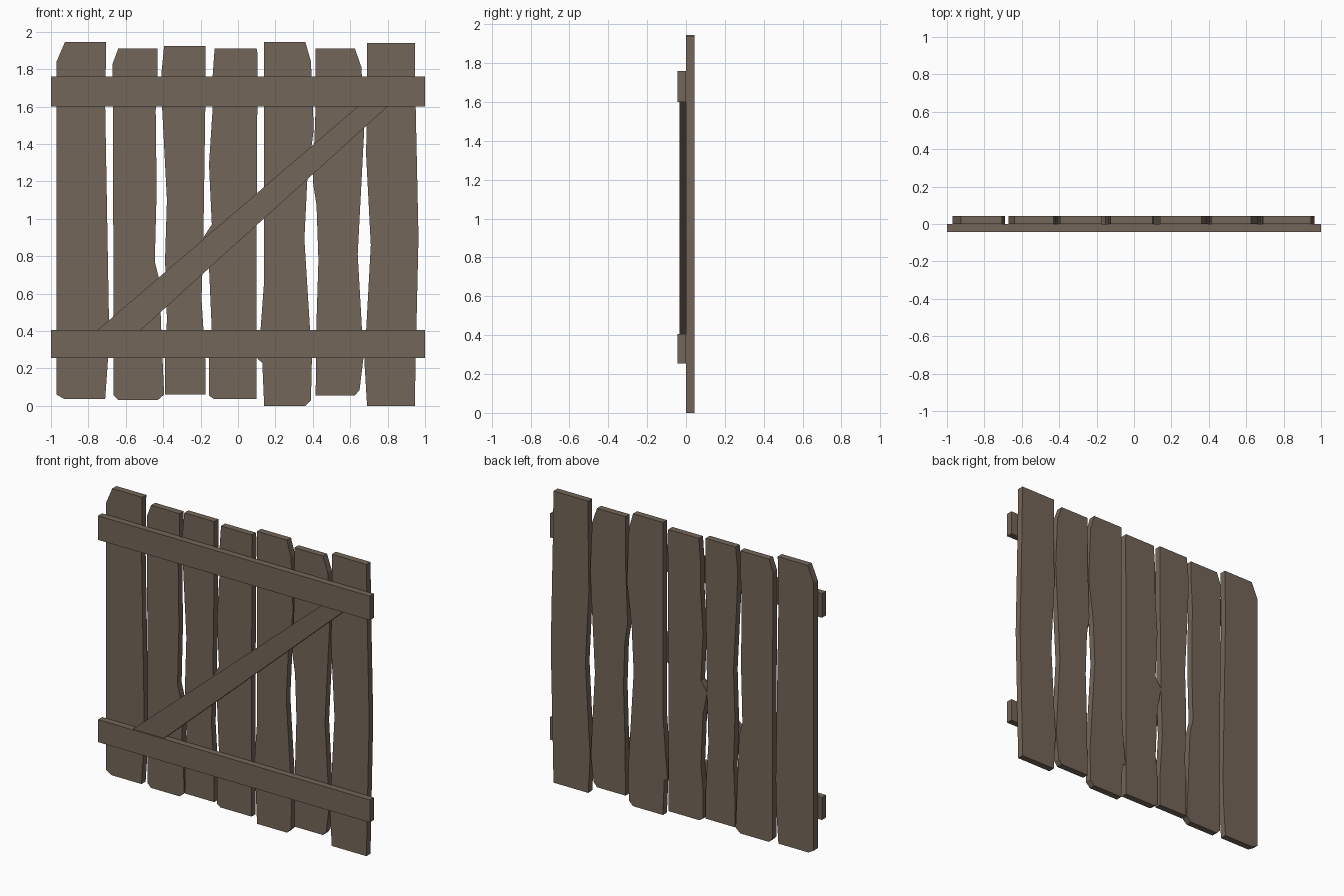
import bpy
import bmesh

default_cube = bpy.data.objects.get("Cube")
if default_cube:
    bpy.data.objects.remove(default_cube, do_unlink=True)

# One weathered wood colour for the whole gate
wood = bpy.data.materials.new("weathered_wood")
wood_colour = (0.175, 0.132, 0.1, 1)
wood.diffuse_color = wood_colour
wood.use_nodes = True
shader = next(n for n in wood.node_tree.nodes if n.type == "BSDF_PRINCIPLED")
shader.inputs["Base Color"].default_value = wood_colour

THICKNESS = 0.043


def board(name, outline, front, back):
    """Extrude an outline in the XZ plane from the front depth to the back depth."""
    mesh = bpy.data.meshes.new(name)
    bm = bmesh.new()
    face = bm.faces.new([bm.verts.new((x, front, z)) for x, z in outline])
    extruded = bmesh.ops.extrude_face_region(bm, geom=[face])
    moved = [item for item in extruded["geom"] if isinstance(item, bmesh.types.BMVert)]
    bmesh.ops.translate(bm, verts=moved, vec=(0, back - front, 0))
    bmesh.ops.recalc_face_normals(bm, faces=bm.faces)
    bm.to_mesh(mesh)
    bm.free()
    mesh.materials.append(wood)
    result = bpy.data.objects.new(name, mesh)
    bpy.context.scene.collection.objects.link(result)
    return result


def plank(name, left_edge, right_edge):
    """Upright plank: both edges are listed from bottom to top."""
    return board(name, left_edge + right_edge[::-1], 0, THICKNESS)


def rail(name, bottom, top):
    """Horizontal rail across the full width of the gate."""
    corners = [(-1, bottom), (1, bottom), (1, top), (-1, top)]
    return board(name, corners, -THICKNESS, 0)


# Rough-hewn upright planks, from the gate's right to its left
plank("plank_far_right",
      left_edge=[(-.93, .037), (-.97, .06), (-.97, 1.84), (-.925, 1.945)],
      right_edge=[(-.71, .037), (-.695, .25), (-.69, .46), (-.71, 1.6), (-.705, 1.945)])

plank("plank_right",
      left_edge=[(-.64, .03), (-.665, .055), (-.665, .4), (-.67, 1.83), (-.64, 1.91)],
      right_edge=[(-.43, .03), (-.395, .06), (-.41, .4), (-.42, .67), (-.445, .77),
                  (-.435, 1.15), (-.44, 1.58), (-.43, 1.77), (-.43, 1.91)])

plank("plank_inner_right",
      left_edge=[(-.39, .06), (-.39, .25), (-.38, .46), (-.39, .78), (-.38, 1.1),
                 (-.405, 1.58), (-.41, 1.77), (-.395, 1.925)],
      right_edge=[(-.175, .06), (-.175, .25), (-.195, .57), (-.185, .9),
                  (-.175, 1.58), (-.175, 1.925)])

plank("plank_centre",
      left_edge=[(-.13, .037), (-.155, .055), (-.155, .25), (-.14, .4), (-.155, .74),
                 (-.185, .9), (-.14, .97), (-.155, 1.29), (-.135, 1.6),
                 (-.135, 1.77), (-.125, 1.91)],
      right_edge=[(.1, .037), (.1, 1.1), (.105, 1.88), (.1, 1.91)])

plank("plank_inner_left",
      left_edge=[(.14, 0), (.13, .23), (.105, .25), (.12, .4), (.14, .67), (.14, 1.945)],
      right_edge=[(.36, 0), (.39, .03), (.395, .25), (.355, .89), (.37, 1.2),
                  (.405, 1.48), (.39, 1.84), (.36, 1.945)])

plank("plank_left",
      left_edge=[(.415, .055), (.42, .46), (.43, .78), (.42, 1.07), (.4, 1.2),
                 (.415, 1.6), (.415, 1.91)],
      right_edge=[(.625, .055), (.65, .085), (.67, .25), (.66, .46), (.64, .81),
                  (.675, 1.48), (.66, 1.81), (.625, 1.91)])

plank("plank_far_left",
      left_edge=[(.69, 0), (.675, .25), (.685, .4), (.71, .86), (.685, 1.34),
                 (.69, 1.75), (.69, 1.94)],
      right_edge=[(.945, 0), (.95, .25), (.965, .9), (.95, 1.6), (.945, 1.94)])

# Cross rails and the thinner diagonal brace on the front
rail("lower_rail", .255, .405)
rail("upper_rail", 1.6, 1.76)
board("diagonal_brace", [(-.75, .405), (-.52, .405), (.8, 1.6), (.64, 1.6)], -.034, 0)
